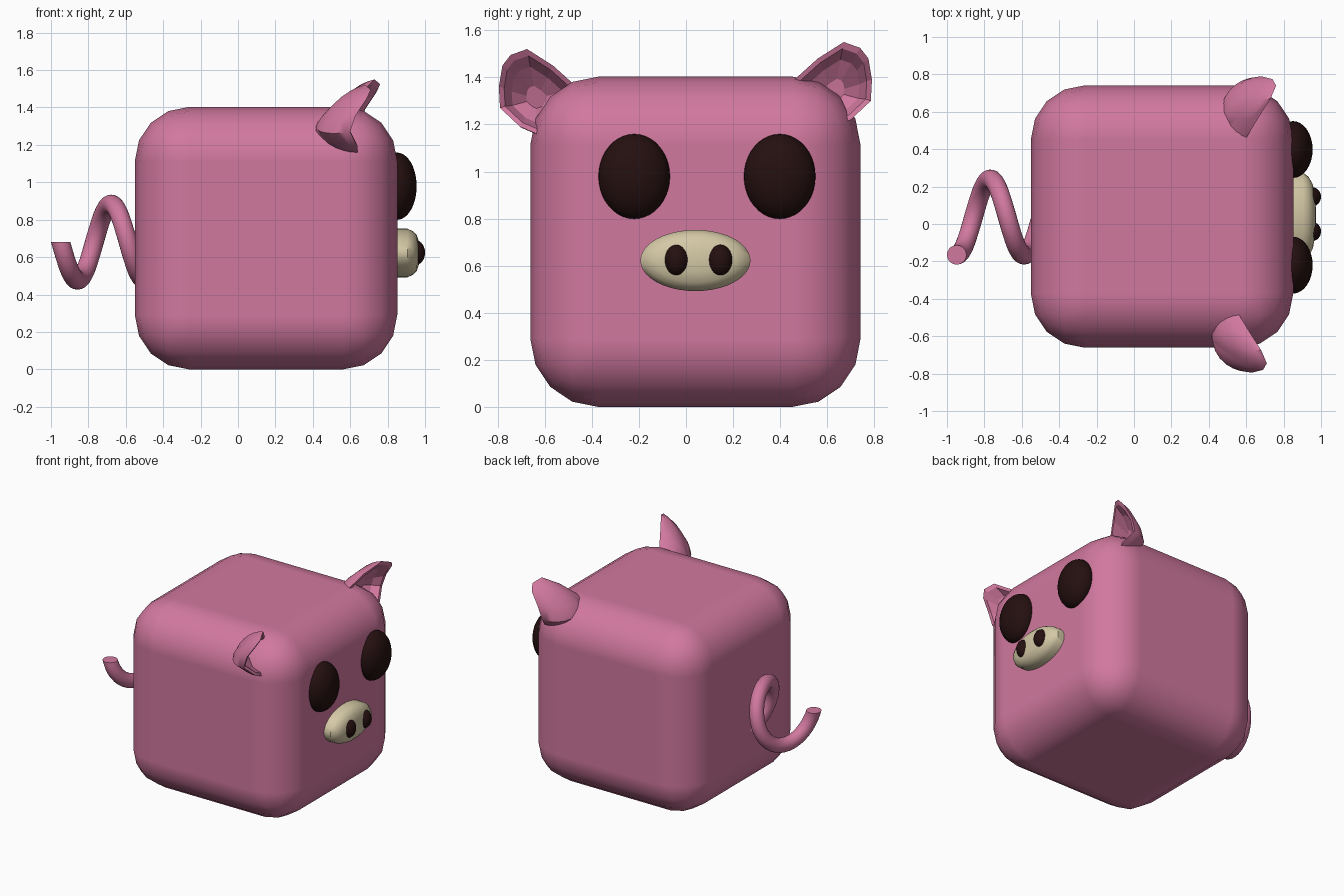
import bpy, bmesh, math
from mathutils import Vector

if "Cube" in bpy.data.objects:
    bpy.data.objects.remove(bpy.data.objects["Cube"], do_unlink=True)


def material(name, rgb):
    m = bpy.data.materials.new(name)
    m.use_nodes = True
    m.diffuse_color = (*rgb, 1)
    m.node_tree.nodes["Principled BSDF"].inputs["Base Color"].default_value = (*rgb, 1)
    return m


PINK = material("pink skin", (0.64, 0.19, 0.345))
CREAM = material("cream snout", (0.66, 0.58, 0.38))
DARK = material("dark brown", (0.018, 0.005, 0.005))


def finish(bm, name, mat, angle=40):
    bmesh.ops.recalc_face_normals(bm, faces=bm.faces)
    me = bpy.data.meshes.new(name)
    bm.to_mesh(me)
    bm.free()
    me.materials.append(mat)
    ob = bpy.data.objects.new(name, me)
    bpy.context.collection.objects.link(ob)
    bpy.ops.object.select_all(action='DESELECT')
    ob.select_set(True)
    bpy.context.view_layer.objects.active = ob
    if angle:
        bpy.ops.object.shade_smooth_by_angle(angle=math.radians(angle))
    return ob


def loft(rings):
    """Skin a list of closed rings and cap both ends."""
    bm = bmesh.new()
    loops = [[bm.verts.new(p) for p in r] for r in rings]
    n = len(loops[0])
    for a, b in zip(loops, loops[1:]):
        for i in range(n):
            j = (i + 1) % n
            bm.faces.new((a[i], a[j], b[j], b[i]))
    bm.faces.new(loops[0])
    bm.faces.new(loops[-1])
    return bm


def ellipsoid(name, centre, radii, mat):
    bm = bmesh.new()
    bmesh.ops.create_uvsphere(bm, u_segments=32, v_segments=20, radius=1)
    bmesh.ops.scale(bm, vec=radii, verts=bm.verts)
    bmesh.ops.translate(bm, vec=centre, verts=bm.verts)
    return finish(bm, name, mat)


# Body: rounded cube
bm = bmesh.new()
bmesh.ops.create_cube(bm, size=1.403)
bmesh.ops.translate(bm, vec=(0.15, 0.04, 0.7015), verts=bm.verts)
body = finish(bm, "body", PINK, 60)
bevel = body.modifiers.new("rounding", 'BEVEL')
bevel.width = 0.29
bevel.segments = 4
bevel.harden_normals = True

# Eyes and nostrils
for side, eye_y, nostril_y in (("right", -0.22, -0.04), ("left", 0.398, 0.145)):
    ellipsoid(side + "_eye", (0.85, eye_y, 0.979), (0.105, 0.152, 0.18), DARK)
    ellipsoid(side + "_nostril", (0.95, nostril_y, 0.624), (0.05, 0.052, 0.066), DARK)

# Snout: oval disc with a domed front (x, scale)
rings = []
for x, s in ((0.82, 1), (0.905, 1), (0.935, 0.9), (0.957, 0.72), (0.97, 0.4), (0.973, 0.1)):
    rings.append([(x, 0.04 + 0.234 * s * math.cos(k * math.tau / 40),
                   0.622 + 0.13 * s * math.sin(k * math.tau / 40)) for k in range(40)])
finish(loft(rings), "snout", CREAM, 35)

# Tail: round section swept as a coil around the x direction
rings = []
for i in range(61):
    t = 1.35 * i / 60
    a = t * math.tau
    ring = []
    for k in range(20):
        b = k * math.tau / 20
        r = 0.202 + 0.052 * math.cos(b)
        ring.append((-0.948 + 0.36 * t + 0.052 * math.sin(b),
                     0.037 - r * math.cos(a), 0.68 - r * math.sin(a)))
    rings.append(ring)
finish(loft(rings), "curly_tail", PINK)

# Ears: scoops opening forward, rim listed from the root over the tip and back
RIM = [Vector(p) for p in (
    (0.60, 0.46, 1.39), (0.66, 0.56, 1.48), (0.73, 0.67, 1.55), (0.76, 0.74, 1.525),
    (0.74, 0.775, 1.48), (0.68, 0.79, 1.39), (0.65, 0.785, 1.30), (0.69, 0.70, 1.22),
    (0.69, 0.63, 1.19), (0.62, 0.54, 1.22), (0.59, 0.48, 1.30))]
HOLLOW = Vector((0.64, 0.63, 1.35))
APEX = Vector((0.47, 0.62, 1.32))


def dome(deep, scale, f):
    """Ring at angle f (0 = rim, 90 = apex) of a bowl reaching to deep."""
    c, s = math.cos(math.radians(f)), math.sin(math.radians(f))
    centre = HOLLOW.lerp(deep, s)
    return [centre + (p - HOLLOW) * scale * c for p in RIM]


for name, sign, shift in (("left_ear", 1, Vector((0, 0, 0))),
                          ("right_ear", -1, Vector((-0.05, 0.005, -0.03)))):
    outer = [dome(APEX, 1, f) for f in (86, 70, 54, 38, 24, 12, 0)]
    inner = [dome(Vector((0.56, 0.63, 1.34)), 0.86, f) for f in (0, 40, 72)]
    rings = [[Vector((p.x, p.y * sign, p.z)) + Vector((shift.x, shift.y * sign, shift.z))
              for p in r] for r in outer + inner]
    ear = finish(loft(rings), name, PINK, 50)
    # Faceted hollow
    n = len(RIM)
    for poly in ear.data.polygons:
        if min(poly.vertices) >= 6 * n:
            poly.use_smooth = False
